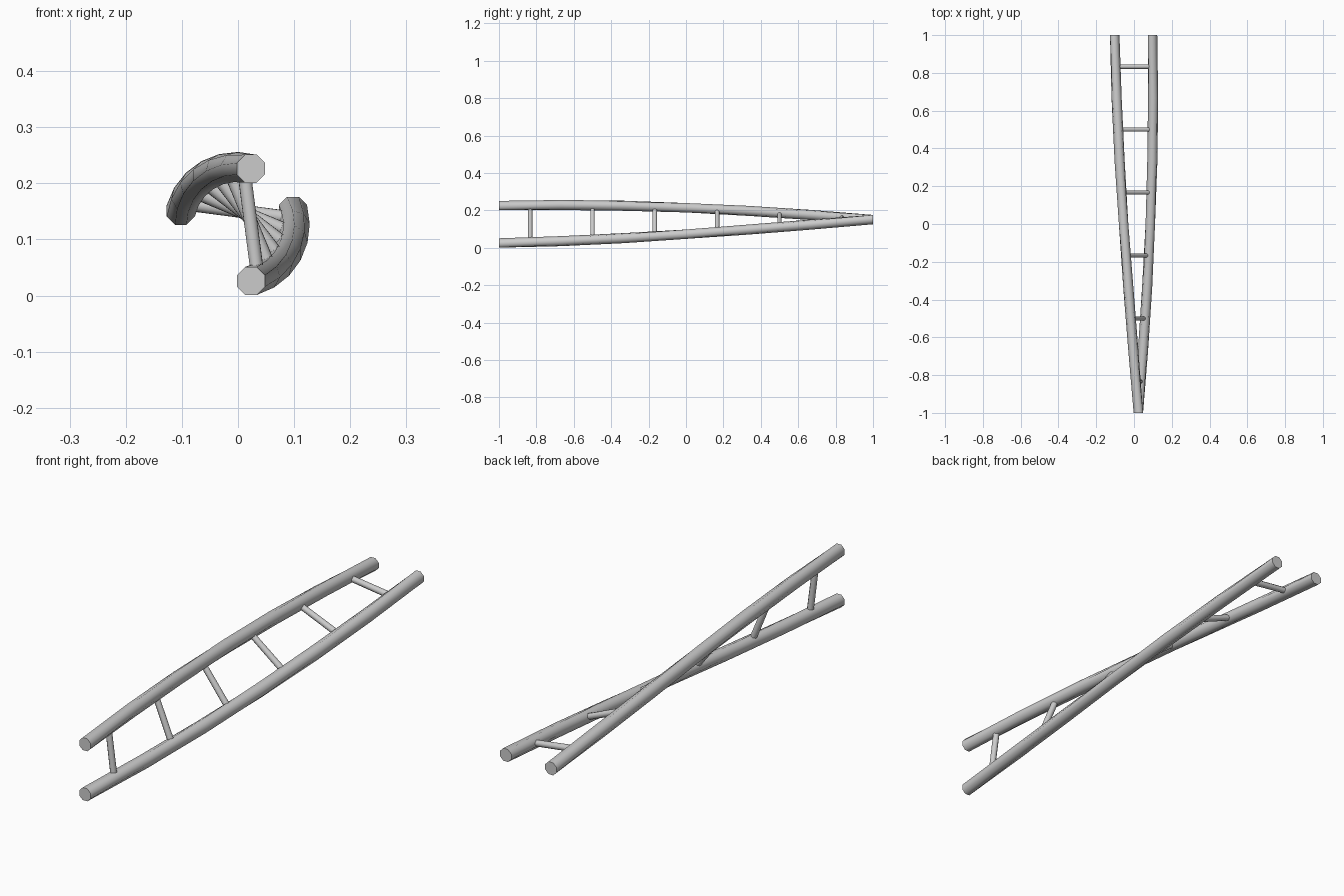
import bpy, bmesh
from math import pi, cos, sin, radians
from mathutils import Vector, Matrix

if "Cube" in bpy.data.objects:
    bpy.data.objects.remove(bpy.data.objects["Cube"])

N_SEG = 6            # ladder modules, one rung each
APOTHEM = 0.025      # rail half width
R_RAIL = APOTHEM / cos(pi / 8)
R_RUNG = 0.0125
OFF_X, HALF = 0.025, 0.1   # ladder plane offset from twist axis, half spacing
AXIS = Vector((-0.002, 0, 0.126))


def twist(co):
    # quarter turn about the y axis from front to back
    a = radians(90) * (co.y + 1) / 2
    return Vector((co.x * cos(a) - co.z * sin(a), co.y,
                   co.x * sin(a) + co.z * cos(a))) + AXIS


def finish(name, bm):
    for v in bm.verts:
        v.co = twist(v.co)
    bmesh.ops.recalc_face_normals(bm, faces=bm.faces)
    me = bpy.data.meshes.new(name)
    bm.to_mesh(me)
    bm.free()
    ob = bpy.data.objects.new(name, me)
    bpy.context.collection.objects.link(ob)
    bpy.ops.object.select_all(action='DESELECT')
    ob.select_set(True)
    bpy.context.view_layer.objects.active = ob
    bpy.ops.object.shade_smooth_by_angle(angle=radians(60))


def rail(name, z):
    # octagonal tube swept in sections so it can bend with the twist
    bm = bmesh.new()
    rings = []
    for i in range(N_SEG + 1):
        y = -1 + 2 * i / N_SEG
        rings.append([bm.verts.new((OFF_X + R_RAIL * cos(pi / 8 + k * pi / 4), y,
                                    z + R_RAIL * sin(pi / 8 + k * pi / 4)))
                      for k in range(8)])
    for a, b in zip(rings, rings[1:]):
        for k in range(8):
            j = (k + 1) % 8
            bm.faces.new((a[k], a[j], b[j], b[k]))
    bm.faces.new(rings[0])
    bm.faces.new(rings[-1])
    finish(name, bm)


def rung(name, y):
    # octagonal bar between the rails
    bm = bmesh.new()
    m = Matrix.Translation((OFF_X, y, 0)) @ Matrix.Rotation(pi / 8, 4, 'Z')
    bmesh.ops.create_cone(bm, cap_ends=True, segments=8, radius1=R_RUNG,
                          radius2=R_RUNG, depth=2 * (HALF - 0.015), matrix=m)
    finish(name, bm)


rail("upper_rail", HALF)
rail("lower_rail", -HALF)
for i in range(N_SEG):
    rung(f"rung_{i + 1}", -1 + (2 * i + 1) / N_SEG)
